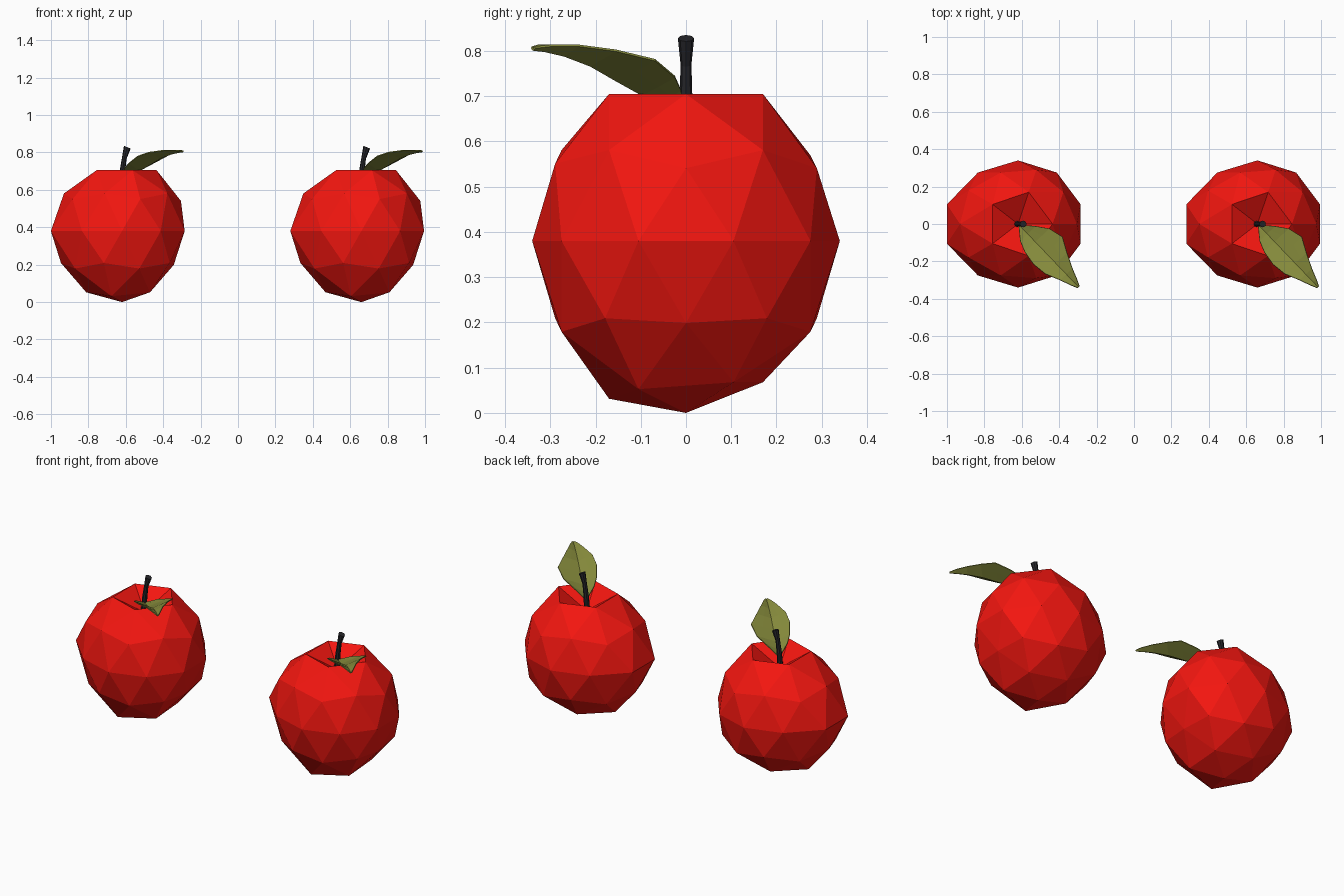
import bpy, bmesh, math
from mathutils import Vector

if "Cube" in bpy.data.objects:
    bpy.data.objects.remove(bpy.data.objects["Cube"])


def material(name, rgb):
    m = bpy.data.materials.new(name)
    m.diffuse_color = (*rgb, 1)
    m.use_nodes = True
    m.node_tree.nodes["Principled BSDF"].inputs["Base Color"].default_value = m.diffuse_color
    return m


RED = material("apple_red", (0.90, 0.008, 0.005))
OLIVE = material("leaf_olive", (0.24, 0.26, 0.045))
DARK = material("stem_dark", (0.02, 0.02, 0.024))


def finish(bm, name, mat, x):
    bmesh.ops.recalc_face_normals(bm, faces=bm.faces[:])
    me = bpy.data.meshes.new(name)
    bm.to_mesh(me)
    bm.free()
    me.materials.append(mat)
    ob = bpy.data.objects.new(name, me)
    ob.location.x = x
    bpy.context.collection.objects.link(ob)
    return ob


# Fruit: low-poly icosphere with a dented crown and uneven sides
def fruit(name, x):
    bm = bmesh.new()
    bmesh.ops.create_icosphere(bm, subdivisions=2, radius=1)
    for v in bm.verts:
        p = v.co.copy()
        sx, sy, sz = 0.352, 0.34, 0.382
        if p.z > 0.99:                       # crown pushed down
            v.co = (0, 0, 0.61)
            continue
        if p.x < -0.9 and abs(p.z) < 0.1:    # bulge on the left
            sx = 0.40
        elif p.x < -0.3:
            sx = 0.365 if p.z < 0.8 else 0.32
        if p.x > 0.8 and p.z < -0.3:         # right side tapers underneath
            sx, sz = 0.325, 0.345
        if 0.1 < p.z < 0.6 and (p.x > 0.8 or p.y > 0.5):
            sz = 0.36
        if p.z < -0.8 and p.z > -0.95:       # lower ring leans to the front
            sz = 0.41 if p.y < -0.4 else 0.367 if p.y > -0.1 and p.x > -0.4 else 0.385
        v.co = (p.x * sx, p.y * sy, 0.38 + p.z * sz)
        if p.z < -0.99:
            v.co.z = 0
    finish(bm, name, RED, x)


# Stem: six-sided rings along a leaning path, flared at the end
def stem(name, x):
    path = [(-0.005, 0.60, 0.017), (0.002, 0.70, 0.014),
            (0.012, 0.77, 0.012), (0.028, 0.828, 0.018)]
    bm = bmesh.new()
    rings = []
    for px, pz, r in path:
        rings.append([bm.verts.new((px + r * math.cos(a), r * math.sin(a),
                                    pz - 0.4 * r * math.cos(a)))
                      for a in [i * math.tau / 8 for i in range(8)]])
    for a, b in zip(rings, rings[1:]):
        for i in range(8):
            j = (i + 1) % 8
            bm.faces.new((a[i], a[j], b[j], b[i]))
    bm.faces.new(rings[0][::-1])
    bm.faces.new(rings[-1])
    finish(bm, name, DARK, x)


# Leaf: cupped blade; stations hold distance, midrib height, edge rise, left and right widths
def leaf(name, x):
    stations = [(0.00, 0.665, 0.01, 0.008, 0.008), (0.06, 0.685, 0.03, 0.055, 0.060),
                (0.12, 0.703, 0.04, 0.078, 0.104), (0.20, 0.735, 0.045, 0.090, 0.124),
                (0.28, 0.768, 0.033, 0.080, 0.082), (0.36, 0.79, 0.022, 0.045, 0.045),
                (0.42, 0.80, 0.012, 0.022, 0.022), (0.455, 0.803, 0.005, 0.006, 0.006)]
    along, across = Vector((0.69, -0.72, 0)), Vector((0.72, 0.69, 0))
    bm = bmesh.new()
    rows = []
    for s, z, rise, wl, wr in stations:
        row = []
        for t in (-1, -0.5, 0, 0.5, 1):
            w = wr if t > 0 else wl
            p = Vector((0.01, -0.01, z + rise * abs(t))) + along * s + across * (t * w)
            row.append(bm.verts.new(p))
        rows.append(row)
    for a, b in zip(rows, rows[1:]):
        for i in range(4):
            bm.faces.new((a[i], b[i], b[i + 1], a[i + 1]))
    ob = finish(bm, name, OLIVE, x)
    mod = ob.modifiers.new("thickness", 'SOLIDIFY')
    mod.thickness = 0.005
    mod.offset = 0


# Two matching apples side by side
for side, x in (("left", -0.62), ("right", 0.66)):
    fruit(side + "_fruit", x)
    stem(side + "_stem", x)
    leaf(side + "_leaf", x)
